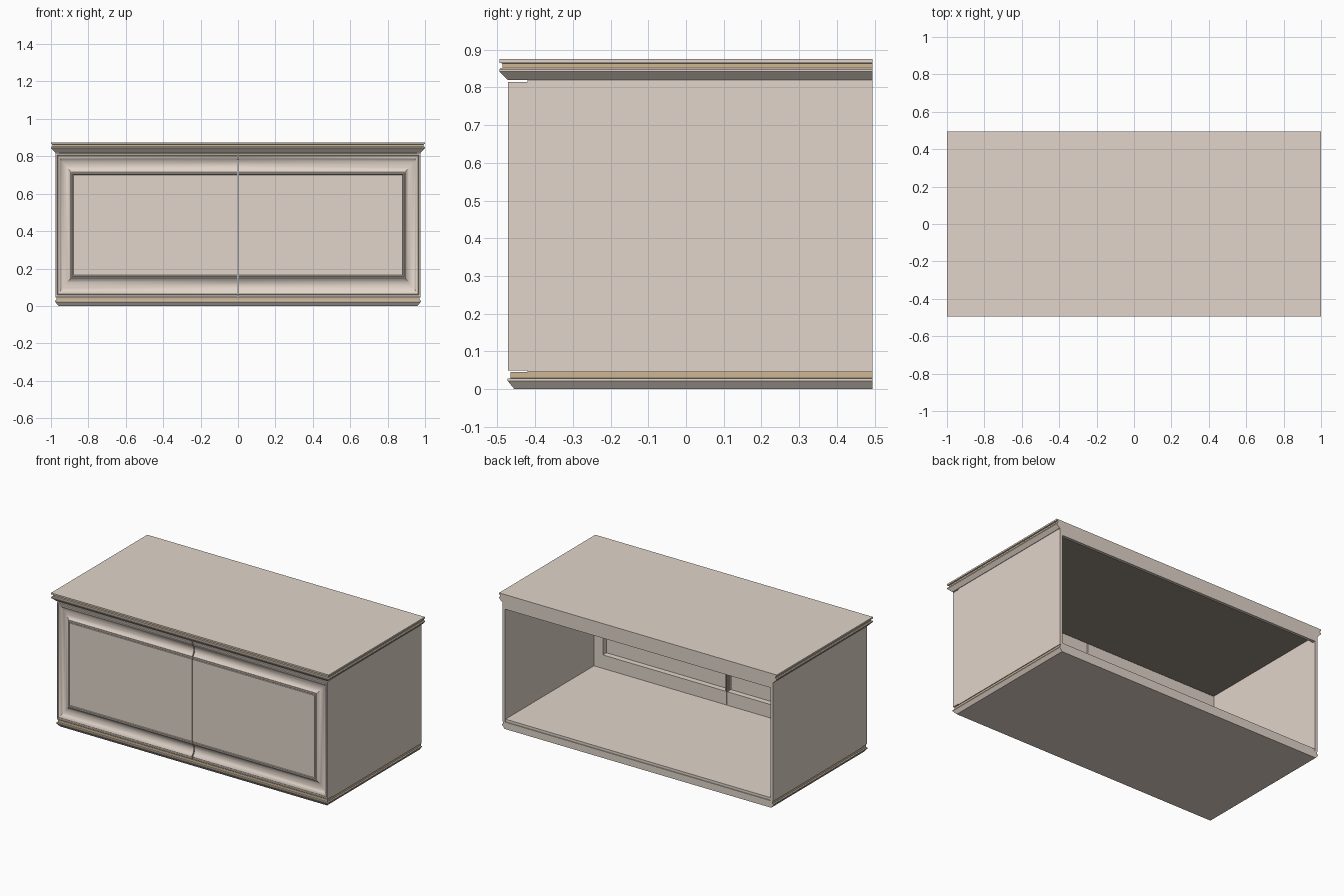
import bpy, bmesh, math
from mathutils import Matrix

if "Cube" in bpy.data.objects:
    bpy.data.objects.remove(bpy.data.objects["Cube"])


def material(name, rgb):
    m = bpy.data.materials.new(name)
    m.diffuse_color = (*rgb, 1)
    m.use_nodes = True
    m.node_tree.nodes["Principled BSDF"].inputs["Base Color"].default_value = m.diffuse_color
    return m


BEIGE = material("warm beige", (0.75, 0.66, 0.585))
TAN = material("tan inlay", (0.62, 0.47, 0.29))
DARK = material("dark brown lining", (0.30, 0.26, 0.205))


def finish(bm, name, mirror=False, smooth=False, mats=(BEIGE, TAN)):
    bmesh.ops.recalc_face_normals(bm, faces=bm.faces[:])
    me = bpy.data.meshes.new(name)
    bm.to_mesh(me)
    bm.free()
    for m in mats:
        me.materials.append(m)
    ob = bpy.data.objects.new(name, me)
    bpy.context.collection.objects.link(ob)
    if mirror:
        ob.modifiers.new("mirror", 'MIRROR')
    if smooth:
        bpy.context.view_layer.objects.active = ob
        ob.select_set(True)
        bpy.ops.object.shade_smooth_by_angle(angle=math.radians(32))
        ob.select_set(False)
    return ob


def box(name, lo, hi, mirror=False, mat=BEIGE):
    bm = bmesh.new()
    size = [b - a for a, b in zip(lo, hi)]
    mid = [(a + b) / 2 for a, b in zip(lo, hi)]
    bmesh.ops.create_cube(bm, size=1, matrix=Matrix.Translation(mid) @ Matrix.Diagonal((*size, 1)))
    return finish(bm, name, mirror, mats=(mat,))


def moulded_slab(name, profile, tan_band):
    """Slab moulded on front and sides, flat at the back; profile = (inset, z)."""
    bm = bmesh.new()
    loops = []
    for d, z in profile:
        x, y = 1 - d, -0.495 + d
        loops.append([bm.verts.new(p) for p in ((-x, y, z), (x, y, z), (x, 0.495, z), (-x, 0.495, z))])
    for a, b in zip(loops, loops[1:]):
        for i in range(4):
            j = (i + 1) % 4
            f = bm.faces.new((a[i], a[j], b[j], b[i]))
            z = f.calc_center_median().z
            if i != 2 and tan_band[0] < z < tan_band[1]:
                f.material_index = 1
    bm.faces.new(loops[0][::-1])
    bm.faces.new(loops[-1])
    return finish(bm, name)


# Top and base with stepped mouldings and a tan inlay band
moulded_slab("top_slab", [(0.022, 0.82), (0.0, 0.842), (0.0, 0.848), (0.004, 0.852),
                          (0.008, 0.852), (0.008, 0.864), (0.0, 0.865), (0.0, 0.875)], (0.853, 0.8642))
moulded_slab("base_slab", [(0.04, 0), (0.022, 0.022), (0.022, 0.028), (0.03, 0.029), (0.03, 0.045)],
             (0.0295, 0.044))

# Carcass: sides, floor, dark ceiling lining and top rail of the open back
box("side_panel", (0.957, -0.42, 0.045), (0.975, 0.495, 0.82), mirror=True)
box("floor_panel", (-0.957, -0.42, 0.045), (0.957, 0.49, 0.062))
box("ceiling_lining", (-0.957, -0.42, 0.816), (0.957, 0.475, 0.82), mat=DARK)
box("back_top_rail", (-0.957, 0.475, 0.78), (0.957, 0.495, 0.82))

# Doors: raised panel surrounded by a cove, hollow behind; profile = (inset, y)
X0, X1, Z0, Z1 = 0.003, 0.975, 0.05, 0.815


def corner_path(t, y):
    x = X1 - 0.82 * t
    return [(X0, y, Z1 - t), (x, y, Z1 - t), (x, y, Z0 + t), (X0, y, Z0 + t)]


profile = [(0.10, -0.457), (0.10, -0.42), (0, -0.42), (0, -0.472), (0.008, -0.472), (0.011, -0.466),
           (0.014, -0.470), (0.022, -0.468), (0.031, -0.460), (0.045, -0.453), (0.06, -0.450),
           (0.075, -0.453), (0.088, -0.460), (0.098, -0.468), (0.103, -0.468), (0.104, -0.464),
           (0.107, -0.468), (0.111, -0.468), (0.114, -0.464), (0.115, -0.470)]
bm = bmesh.new()
loops = [[bm.verts.new(p) for p in corner_path(t, y)] for t, y in profile]
for a, b in zip(loops, loops[1:]):
    for i in range(3):
        bm.faces.new((a[i], a[i + 1], b[i + 1], b[i]))
bm.faces.new(loops[0])
bm.faces.new(loops[-1])
bm.faces.new([l[0] for l in loops] + [l[3] for l in reversed(loops)])
finish(bm, "doors", mirror=True, smooth=True)

# Dark meeting stile inside the right door, behind the raised panel
box("meeting_stile", (0.003, -0.458, 0.15), (0.008, -0.42, 0.715), mat=DARK)
